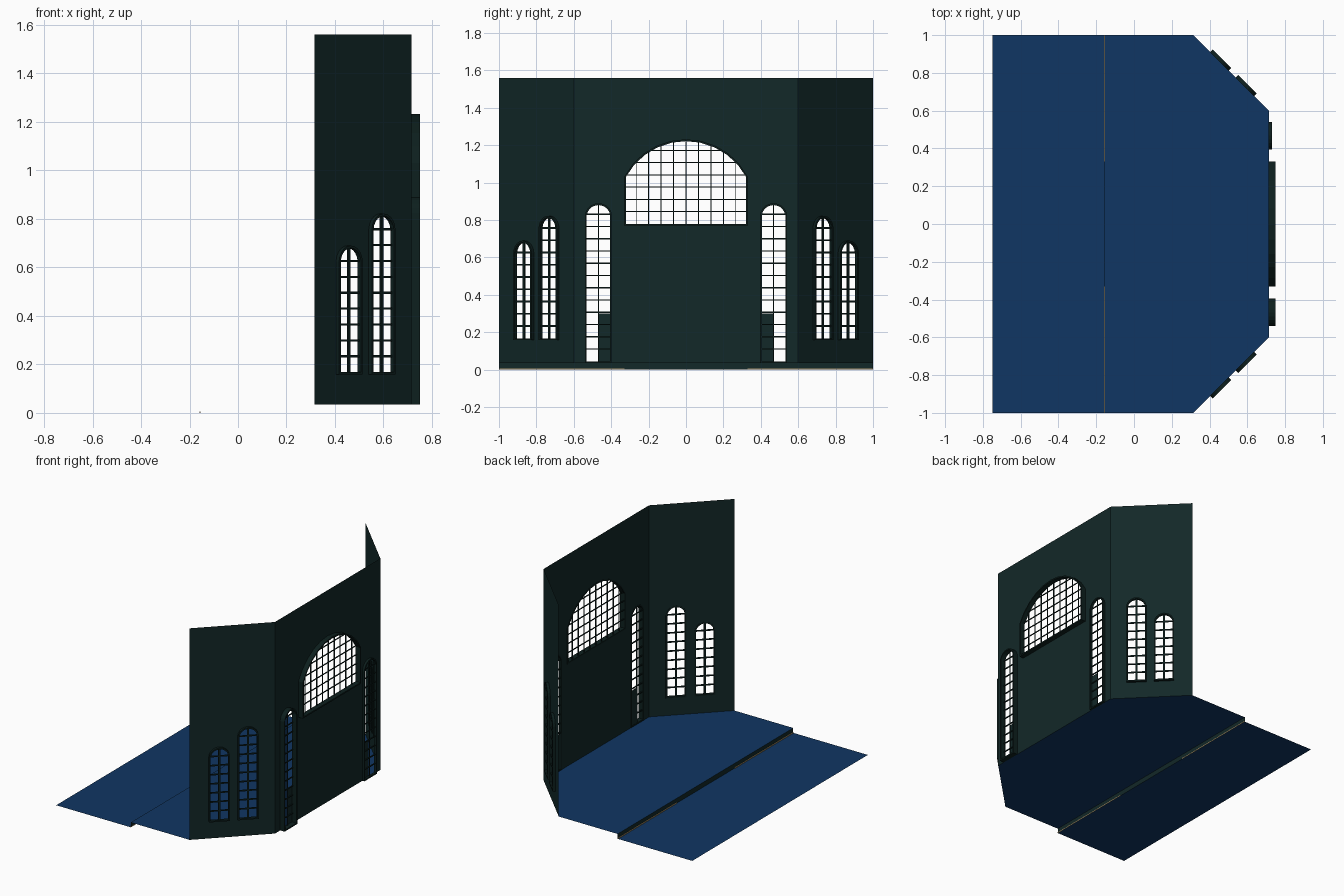
import bpy, bmesh
from math import sin, cos, atan2, sqrt
from mathutils import Vector

cube = bpy.data.objects.get("Cube")
if cube:
    bpy.data.objects.remove(cube, do_unlink=True)


def material(name, rgb):
    m = bpy.data.materials.new(name)
    m.use_nodes = True
    m.diffuse_color = (*rgb, 1)
    bsdf = m.node_tree.nodes["Principled BSDF"]
    bsdf.inputs["Base Color"].default_value = (*rgb, 1)
    bsdf.inputs["Roughness"].default_value = 0.8
    return m


GREEN = material("dark green wall", (0.006, 0.021, 0.021))
FRAME = material("darker green frame", (0.004, 0.014, 0.013))
BLUE = material("deep blue floor", (0.005, 0.037, 0.125))
TAN = material("tan trim", (0.45, 0.33, 0.16))

FLOOR, TOP = 0.035, 1.56
STEP_X, CORNER_X, WALL_X, WALL_Y = -0.155, 0.315, 0.715, 0.6
BORDER = 0.01


def finish(name, bm, mat):
    me = bpy.data.meshes.new(name)
    bm.to_mesh(me)
    bm.free()
    me.materials.append(mat)
    ob = bpy.data.objects.new(name, me)
    bpy.context.collection.objects.link(ob)
    return ob


def sheet(name, points, mat):
    bm = bmesh.new()
    bm.faces.new([bm.verts.new(p) for p in points])
    finish(name, bm, mat)


class Panel:
    """Upright plane: s runs along it, z is up, d goes outward."""

    def __init__(self, origin, along, outward):
        self.o, self.u, self.n = (Vector((*v, 0)) for v in (origin, along, outward))
        self.u.normalize()
        self.n.normalize()

    def at(self, s, z, d=0.0):
        return self.o + self.u * s + self.n * d + Vector((0, 0, z))


class Window:
    """Round-headed opening centred at s = c."""

    def __init__(self, name, c, hw, z0, spring, top, depth, columns, bar_v, bar_h, notch=None):
        self.name, self.c, self.hw, self.z0 = name, c, hw, z0
        self.spring, self.top, self.depth = spring, top, depth
        self.columns, self.bar_v, self.bar_h, self.notch = columns, bar_v, bar_h, notch
        rise = top - spring
        self.r = (hw * hw + rise * rise) / (2 * rise)
        self.cz = top - self.r

    def arc(self, grow=0.0, steps=10):
        hw, rise = self.hw + grow, self.top + grow - self.spring
        r = (hw * hw + rise * rise) / (2 * rise)
        a = atan2(hw, r - rise)
        angles = [a - 2 * a * i / steps for i in range(steps + 1)]
        return [(self.c + r * sin(t), self.top + grow - r + r * cos(t)) for t in angles]

    def outline(self, grow=0.0):
        hw, z = self.hw + grow, self.z0 - grow
        return [(self.c - hw, z), (self.c + hw, z)] + self.arc(grow)

    def hole(self):
        if self.notch is None:
            return self.outline()
        c, hw, z, n = self.c, self.hw, self.z0, self.notch
        if c > 0:
            return [(c, z), (c + hw, z)] + self.arc() + [(c - hw, n), (c, n)]
        return [(c - hw, z), (c, z), (c, n), (c + hw, n)] + self.arc()


def box(bm, panel, s0, s1, z0, z1, d0, d1):
    a, b = [[bm.verts.new(panel.at(s, z, d)) for s, z in
             ((s0, z0), (s1, z0), (s1, z1), (s0, z1))] for d in (d0, d1)]
    bm.faces.new(a[::-1])
    bm.faces.new(b)
    for i in range(4):
        j = (i + 1) % 4
        bm.faces.new((a[i], a[j], b[j], b[i]))


def build_frame(panel, w):
    bm = bmesh.new()
    rings = [[bm.verts.new(panel.at(s, z, d)) for s, z in w.outline(g)]
             for g, d in ((0, -0.002), (0, w.depth), (BORDER, w.depth), (BORDER, -0.002))]
    count = len(rings[0])
    for k in range(4):
        p, q = rings[k], rings[(k + 1) % 4]
        for i in range(count):
            j = (i + 1) % count
            bm.faces.new((p[i], p[j], q[j], q[i]))
    bmesh.ops.recalc_face_normals(bm, faces=bm.faces[:])
    finish(w.name + "_frame", bm, FRAME)


def build_bars(panel, w, pitch=0.0655):
    bm = bmesh.new()
    d0, d1 = 0.002, 0.009
    for x in w.columns:
        top = w.cz + sqrt(w.r ** 2 - x ** 2)
        box(bm, panel, w.c + x - w.bar_v / 2, w.c + x + w.bar_v / 2, w.z0, top, d0, d1)
    z = w.z0 + pitch
    while z < w.top - 0.02:
        hw = w.hw if z <= w.spring else sqrt(w.r ** 2 - (z - w.cz) ** 2)
        box(bm, panel, w.c - hw, w.c + hw, z - w.bar_h / 2, z + w.bar_h / 2, d0, d1)
        z += pitch
    bmesh.ops.recalc_face_normals(bm, faces=bm.faces[:])
    finish(w.name + "_bars", bm, FRAME)


def build_wall(name, panel, s0, s1, windows):
    bm = bmesh.new()
    loops = [[(s0, FLOOR), (s1, FLOOR), (s1, TOP), (s0, TOP)]] + [w.hole() for w in windows]
    edges = []
    for loop in loops:
        vs = [bm.verts.new(panel.at(s, z)) for s, z in loop]
        edges += [bm.edges.new((vs[i - 1], vs[i])) for i in range(len(vs))]
    bmesh.ops.triangle_fill(bm, use_beauty=True, edges=edges, normal=panel.n)
    finish(name, bm, GREEN)
    for w in windows:
        build_frame(panel, w)
        build_bars(panel, w)


# Main wall with the wide arched window and two tall ones
main = Panel((WALL_X, 0), (0, 1), (1, 0))
wide = Window("wide_window", 0, 0.322, 0.78, 1.03, 1.222, 0.035,
              [i * 0.0665 for i in range(-4, 5)], 0.005, 0.005)
tall = [Window(side + "_tall_window", c, 0.063, 0.045, 0.825, 0.88, depth,
               [0], 0.005, 0.007, notch=0.3)
        for side, c, depth in (("front", -0.468, 0.035), ("back", 0.468, 0.016))]
build_wall("main_wall", main, -WALL_Y, WALL_Y, [wide] + tall)

# Angled side walls, each with a short and a taller window
run = Vector((WALL_X - CORNER_X, 1 - WALL_Y))
for side, k in (("front", -1), ("back", 1)):
    panel = Panel((CORNER_X, k), (run.x, -k * run.y), (run.y, k * run.x))
    pair = [Window(side + "_" + label, c, 0.059, 0.168, top - 0.055, top, 0.018,
                   [0], 0.014, 0.009)
            for label, c, top in (("short_window", 0.195, 0.68), ("medium_window", 0.386, 0.812))]
    build_wall(side + "_angled_wall", panel, 0, run.length, pair)

# Raised floor, riser and lower floor
sheet("raised_floor", [(STEP_X, -1, FLOOR), (CORNER_X, -1, FLOOR), (WALL_X, -WALL_Y, FLOOR),
                       (WALL_X, WALL_Y, FLOOR), (CORNER_X, 1, FLOOR), (STEP_X, 1, FLOOR)], BLUE)
sheet("lower_floor", [(-0.75, -1, 0), (STEP_X, -1, 0), (STEP_X, 1, 0), (-0.75, 1, 0)], BLUE)
sheet("step_riser", [(STEP_X, 1, 0), (STEP_X, -1, 0), (STEP_X, -1, FLOOR), (STEP_X, 1, FLOOR)], GREEN)

# Thin trim at the foot of the riser, on both outer thirds
riser = Panel((STEP_X, 0), (0, 1), (-1, 0))
for side, s0, s1 in (("front", -1, -0.33), ("back", 0.33, 1)):
    bm = bmesh.new()
    box(bm, riser, s0, s1, 0, 0.006, -0.001, 0.004)
    bmesh.ops.recalc_face_normals(bm, faces=bm.faces[:])
    finish(side + "_step_trim", bm, TAN)
